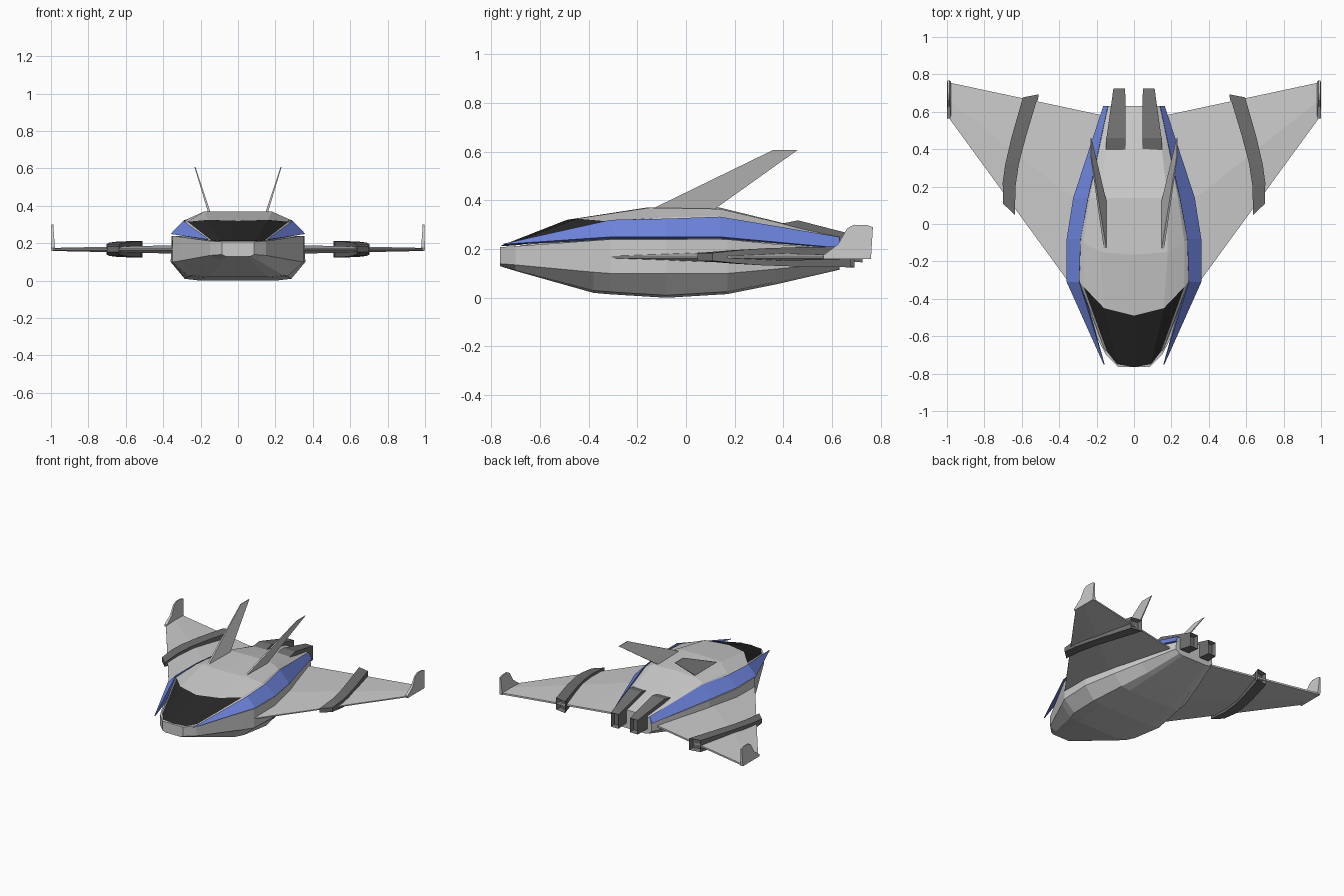
import bpy, bmesh
from mathutils import Vector

if "Cube" in bpy.data.objects:
    bpy.data.objects.remove(bpy.data.objects["Cube"])


def material(name, rgb):
    m = bpy.data.materials.new(name)
    m.diffuse_color = (*rgb, 1)
    m.use_nodes = True
    m.node_tree.nodes["Principled BSDF"].inputs["Base Color"].default_value = m.diffuse_color
    return m


BLUE = material("blue_trim", (0.16, 0.24, 0.75))
BLACK = material("dark_glass", (0.02, 0.02, 0.02))
DARK = material("dark_grey", (0.16, 0.16, 0.16))


def loft(name, rings, mats=(), mirror=False, hollow_end=0.0, paint=None):
    """Skin closed rings of equal length, cap both ends, optionally recess the last cap."""
    bm = bmesh.new()
    vs = [[bm.verts.new(p) for p in r] for r in rings]
    n = len(rings[0])
    for s, (a, b) in enumerate(zip(vs, vs[1:])):
        for j in range(n):
            k = (j + 1) % n
            f = bm.faces.new((a[j], a[k], b[k], b[j]))
            if paint and paint(s, j):
                f.material_index = 1
    bm.faces.new(vs[0])
    end = bm.faces.new(vs[-1])
    bmesh.ops.recalc_face_normals(bm, faces=bm.faces)
    if hollow_end:
        bmesh.ops.inset_region(bm, faces=[end], thickness=0.013)
        shift = -end.normal * hollow_end
        bmesh.ops.translate(bm, verts=end.verts, vec=shift)
    me = bpy.data.meshes.new(name)
    bm.to_mesh(me)
    bm.free()
    for m in mats:
        me.materials.append(m)
    ob = bpy.data.objects.new(name, me)
    bpy.context.collection.objects.link(ob)
    if mirror:
        ob.modifiers.new("mirror", 'MIRROR').use_mirror_merge = False
    return ob


def full(half):
    """Mirror a half section that starts on the centre line."""
    return half + [(-x, y, z) for x, y, z in reversed(half[1:])]


# Lower hull: y, then (half width, height) of keel, bilge, chine, shoulder
hull = [
    (-.765, (.05, .13), (.065, .13), (.085, .14), (.085, .208)),
    (-.70, (.07, .11), (.10, .113), (.15, .135), (.15, .212)),
    (-.38, (.16, .02), (.24, .03), (.315, .105), (.315, .235)),
    (-.31, (.18, .014), (.265, .024), (.35, .10), (.35, .24)),
    (-.08, (.20, 0), (.285, .01), (.36, .10), (.355, .24)),
    (.17, (.18, .015), (.25, .025), (.315, .10), (.31, .24)),
    (.37, (.15, .055), (.19, .065), (.25, .118), (.24, .22)),
    (.63, (.10, .115), (.13, .12), (.16, .145), (.155, .20)),
]
loft("lower_hull", [full([(0, y, p[0][1])] + [(x, y, z) for x, z in p]) for y, *p in hull])

# Upper deck: centre, roof edge, side edge, lip, skirt; the first span is the windshield
deck = [
    [(0, -.765, .212), (.09, -.75, .212), (.145, -.68, .217), (.155, -.68, .21), (.15, -.68, .2)],
    [(0, -.49, .32), (.16, -.45, .325), (.27, -.335, .315), (.292, -.31, .305), (.30, -.31, .22)],
    [(0, -.165, .37), (.18, -.15, .37), (.27, -.10, .33), (.285, -.08, .315), (.30, -.08, .22)],
    [(0, .14, .37), (.18, .14, .365), (.235, .14, .335), (.245, .14, .32), (.27, .14, .22)],
    [(0, .63, .25), (.12, .63, .25), (.14, .63, .24), (.143, .63, .235), (.15, .63, .19)],
]
HULL_GREY = material("light_grey", (0.8, 0.8, 0.8))
loft("upper_deck", [full(r) for r in deck], (HULL_GREY, BLACK),
     paint=lambda s, j: s == 0 and j in (0, 1, 7, 8))

# Blue side rails: y, outer edge, top inner edge, bottom inner edge
rail = [
    (-.75, (.163, .22), (.157, .222), (.157, .217)),
    (-.31, (.36, .25), (.293, .32), (.28, .238)),
    (-.08, (.36, .25), (.285, .325), (.28, .24)),
    (.14, (.325, .25), (.245, .333), (.24, .24)),
    (.63, (.165, .205), (.14, .25), (.13, .20)),
]
loft("side_rail", [[(x, y, z) for x, z in p] for y, *p in rail], (BLUE,), True)


# Wings: thin wedge sections at x with leading and trailing y
def wing_section(x, lead, trail, t):
    mid, z = lead + .5 * (trail - lead), .167
    return [(x, lead, z + .004), (x, mid, z + t), (x, trail, z + .006),
            (x, trail, z - .006), (x, mid, z - t), (x, lead, z - .004)]


loft("wing", [wing_section(.14, -.31, .575, .022), wing_section(.35, -.31, .62, .022),
              wing_section(.992, .57, .757, .008)], mirror=True)

# Curved wing pods: centre x, y, half width, half height, end skew
pods = [(.668, .078, .032, .016, .03), (.668, .21, .034, .028, .012),
        (.652, .32, .037, .035, -.004), (.615, .47, .040, .040, -.006),
        (.552, .685, .042, .043, -.008)]
loft("wing_pod", [[(x - w, y - s, .168 - h), (x + w, y + s, .168 - h),
                   (x + w, y + s, .168 + h), (x - w, y - s, .168 + h)]
                  for x, y, w, h, s in pods], (DARK,), True, .03)


# Plates outlined in (y, z), with x of each side given by height
def plate(name, outline, inner, outer):
    loft(name, [[(f(z), y, z) for y, z in outline] for f in (inner, outer)], mirror=True)


plate("winglet", [(.565, .16), (.76, .16), (.768, .29), (.745, .298), (.69, .30),
                  (.662, .285), (.625, .22), (.565, .175)],
      lambda z: .978 + .07 * (z - .16), lambda z: 1.0 - .03 * (z - .16))
plate("tail_fin", [(-.16, .355), (.105, .355), (.46, .608), (.36, .608)],
      lambda z: .143 + .335 * (z - .355), lambda z: .157 + .30 * (z - .355))

# Engines: y, inner x, outer x, bottom z, top z
engines = [(.37, .045, .152, .20, .300), (.46, .045, .147, .17, .318), (.725, .047, .110, .145, .25)]
loft("engine", [[(a, y, lo), (b, y, lo), (b, y, hi), (a, y, hi)]
                for y, a, b, lo, hi in engines], (DARK,), True, .03)
